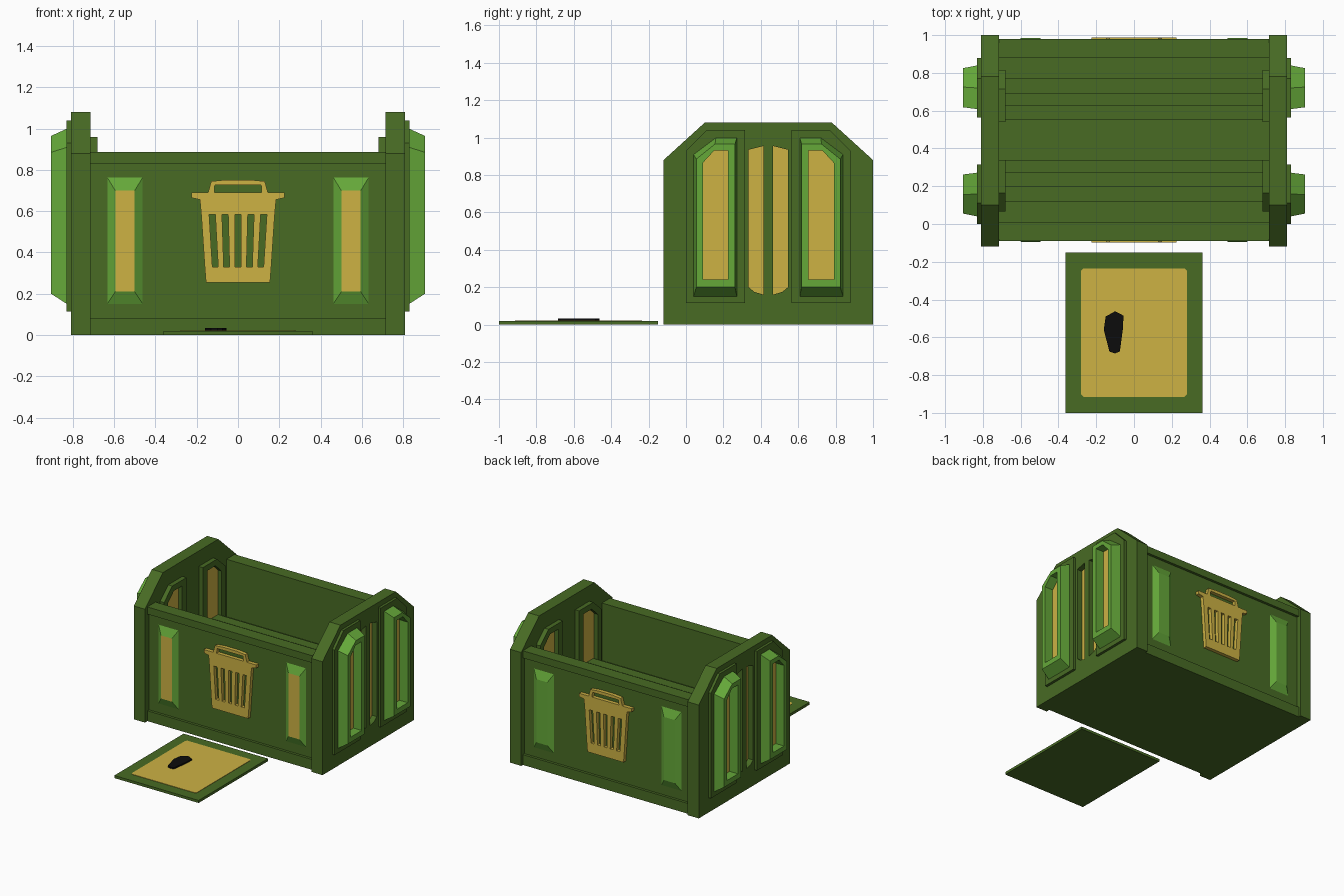
import bpy, bmesh

if "Cube" in bpy.data.objects:
    bpy.data.objects.remove(bpy.data.objects["Cube"])


def material(name, rgb):
    m = bpy.data.materials.new(name)
    lin = [((c / 255 + 0.055) / 1.055) ** 2.4 if c > 10 else c / 255 / 12.92 for c in rgb]
    m.diffuse_color = (*lin, 1)
    m.use_nodes = True
    m.node_tree.nodes["Principled BSDF"].inputs["Base Color"].default_value = m.diffuse_color
    return m


DARK = material("dark_green", (72, 107, 36))
LIGHT = material("light_green", (101, 168, 57))
YELLOW = material("yellow", (205, 178, 68))
BLACK = material("black", (12, 12, 12))


def loft(name, rings, mats, caps=(True, True), closed=False):
    """Skin a list of matching rings; mats = (side material, end cap material)."""
    bm = bmesh.new()
    vs = [[bm.verts.new(p) for p in r] for r in rings]
    n = len(rings[0])
    pairs = list(zip(vs, vs[1:])) + ([(vs[-1], vs[0])] if closed else [])
    for a, b in pairs:
        for i in range(n):
            j = (i + 1) % n
            bm.faces.new((a[i], a[j], b[j], b[i]))
    if not closed:
        if caps[0]:
            bm.faces.new(vs[0])
        if caps[1]:
            bm.faces.new(vs[-1]).material_index = len(mats) - 1
    bmesh.ops.recalc_face_normals(bm, faces=bm.faces)
    me = bpy.data.meshes.new(name)
    bm.to_mesh(me)
    bm.free()
    for m in mats:
        me.materials.append(m)
    ob = bpy.data.objects.new(name, me)
    bpy.context.collection.objects.link(ob)
    return ob


def ring(axis, pts, d):
    """Place a 2D outline at depth d along an axis."""
    if axis == "x":
        return [(d, a, b) for a, b in pts]
    if axis == "y":
        return [(a, d, b) for a, b in pts]
    return [(a, b, d) for a, b in pts]


def prism(name, axis, pts, d0, d1, mat):
    return loft(name, [ring(axis, pts, d0), ring(axis, pts, d1)], [mat])


def rect(a0, a1, b0, b1):
    return [(a0, b0), (a1, b0), (a1, b1), (a0, b1)]


def box(name, x0, x1, y0, y1, z0, z1, mat):
    return prism(name, "z", rect(x0, x1, y0, y1), z0, z1, mat)


def window(y0, y1, z0, z1, cy, cz):
    """Upright outline whose outer top corner is chamfered."""
    return [(y0, z0), (y1, z0), (y1, z1), (y0 + cy, z1), (y0, z1 - cz)]


# Body: raised floor with slats, long walls, rails
box("body_base", -.715, .715, -.07, .96, 0, .44, DARK)
for i, (a, b) in enumerate([(.12, .2), (.27, .34), (.55, .63), (.69, .77)]):
    box(f"floor_slat_{i}", -.715, .715, a, b, .43, .50, DARK)
for side, inner, mid, outer in [("front", .01, -.07, -.09), ("back", .88, .96, .98)]:
    lo, hi = sorted((inner, mid))
    box(side + "_wall", -.715, .715, lo, hi, .4, .885, DARK)
    lo, hi = sorted((inner, outer))
    box(side + "_top_rail", -.715, .715, lo, hi, .83, .886, DARK)
    box(side + "_bottom_rail", -.715, .715, lo, hi, 0, .08, DARK)
    s = -1 if side == "front" else 1
    # bevelled side plates, yellow faced on the front only
    for k in (-1, 1):
        c = .5475 * k
        loft(side + "_bevel_plate",
             [ring("y", rect(c - .093, c + .093, .14, .775), mid - s * .005),
              ring("y", rect(c - .047, c + .047, .21, .70), outer + s * .006)],
             [LIGHT, YELLOW] if side == "front" else [LIGHT])
    # bin emblem
    d0, d1 = mid - s * .005, mid + s * .028
    emblem = {
        "lid": [(-.225, .69), (-.225, .665), (-.18, .655), (.18, .655), (.225, .665), (.225, .69)],
        "upper": [(-.185, .66), (-.178, .585), (.178, .585), (.185, .66)],
        "lower": [(-.161, .33), (-.155, .255), (.155, .255), (.161, .33)],
        "handle_top": [(-.13, .745), (-.12, .728), (.12, .728), (.13, .745), (.06, .752), (-.06, .752)],
        "handle_left": [(-.145, .69), (-.115, .69), (-.112, .73), (-.13, .745)],
        "handle_right": [(.145, .69), (.115, .69), (.112, .73), (.13, .745)],
    }
    top = [-.178] + [c + o for c in (-.125, -.0625, 0, .0625, .125) for o in (-.015, .015)] + [.178]
    bot = [-.161] + [c + o for c in (-.11, -.055, 0, .055, .11) for o in (-.014, .014)] + [.161]
    for i in range(0, 12, 2):
        emblem[f"slat_{i}"] = [(top[i], .585), (top[i + 1], .585), (bot[i + 1], .33), (bot[i], .33)]
    for part, pts in emblem.items():
        prism(f"{side}_bin_{part}", "y", pts, d0, d1, YELLOW)

# End panels with slots, windows and frames
END = [(-.12, 0), (-.12, .88), (.1, 1.08), (.78, 1.08), (1, .88), (1, 0)]
SLOT = [(.335, .2), (.365, .175), (.415, .16), (.415, .955), (.335, .935)]
for s in (-1, 1):
    tag = "right" if s > 0 else "left"
    panel = prism(tag + "_end_panel", "x", END, .715 * s, .81 * s, DARK)
    for m in (False, True):
        def flip(pts):
            return [(.88 - y, z) for y, z in pts] if m else pts
        # recessed yellow slot
        cut = prism("slot_cutter", "x", flip(SLOT), .765 * s, .9 * s, DARK)
        cut.hide_render = True
        cut.hide_set(True)
        mod = panel.modifiers.new("slot", "BOOLEAN")
        mod.operation, mod.object, mod.solver = "DIFFERENCE", cut, "EXACT"
        prism(tag + "_slot_plate", "x", flip(SLOT), .762 * s, .768 * s, YELLOW)
        # outer backing, bevelled frame and pane
        prism(tag + "_window_backing", "x", flip(window(0, .315, .115, 1.04, .11, .11)),
              .80 * s, .83 * s, DARK)
        base = flip(window(.04, .272, .15, 1.0, .12, .09))
        rim = flip(window(.055, .262, .2, .965, .1, .08))
        hole = flip(window(.09, .225, .24, .93, .06, .065))
        loft(tag + "_window_frame",
             [ring("x", base, .828 * s), ring("x", rim, .905 * s),
              ring("x", hole, .905 * s), ring("x", hole, .828 * s)], [LIGHT], closed=True)
        prism(tag + "_window_pane", "x", hole, .828 * s, .834 * s, YELLOW)
        # inner frame and pane
        out = flip(window(.065, .34, .19, .96, .1, .09))
        inn = flip(window(.11, .285, .24, .915, .075, .07))
        loft(tag + "_inner_frame",
             [ring("x", out, .72 * s), ring("x", out, .68 * s),
              ring("x", inn, .68 * s), ring("x", inn, .72 * s)], [DARK], closed=True)
        prism(tag + "_inner_pane", "x", inn, .718 * s, .711 * s, YELLOW)

# Floor mat in front with a dark blot
box("mat", -.362, .362, -1, -.15, 0, .02, DARK)
c = .012
prism("mat_panel", "z", [(-.28 + c, -.915), (.28 - c, -.915), (.28, -.915 + c), (.28, -.235 - c),
                         (.28 - c, -.235), (-.28 + c, -.235), (-.28, -.235 - c), (-.28, -.915 + c)],
      .018, .023, YELLOW)
prism("mat_blot", "z", [(-.13, -.675), (-.10, -.685), (-.075, -.675), (-.058, -.55), (-.056, -.485),
                        (-.10, -.462), (-.15, -.49), (-.16, -.56)], .022, .034, BLACK)
